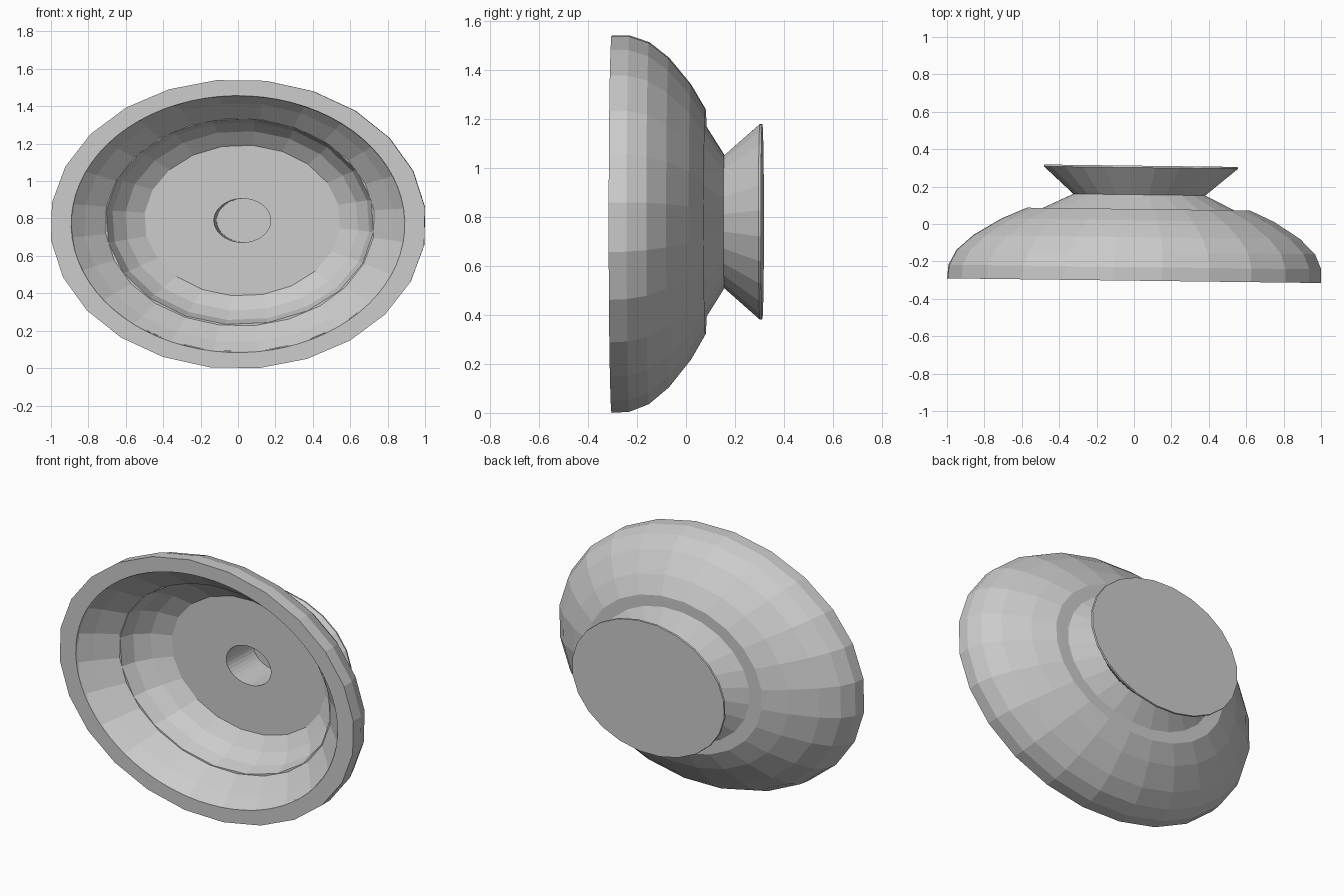
import bpy, bmesh
from math import cos, sin, radians, tau

if "Cube" in bpy.data.objects:
    bpy.data.objects.remove(bpy.data.objects["Cube"])

RATIO = 0.77          # ellipse height / width
TILT = 0.0125         # slight lean of the whole dish


def stitch(bm, a, b):
    """Join two rings, allowing different numbers of sides."""
    na, nb = len(a), len(b)
    if na == nb:
        for i in range(na):
            j = (i + 1) % na
            bm.faces.new((a[i], a[j], b[j], b[i]))
        return
    i = j = 0
    while i < na or j < nb:
        if j >= nb or (i < na and (i + 0.5) / na <= (j + 0.5) / nb):
            bm.faces.new((a[i % na], a[(i + 1) % na], b[j % nb]))
            i += 1
        else:
            bm.faces.new((a[i % na], b[(j + 1) % nb], b[j % nb]))
            j += 1


def lathe(name, rings, offset=6.5, cap=False, lift=0.0):
    """Elliptical lathe about the y axis; rings are (y, x radius, sides)."""
    bm = bmesh.new()
    prev = None
    for y, r, n in rings:
        t = min(max((y + 0.3) / 0.4, 0), 1.5)
        cx, cz = 0.025 * t, 0.77 + 0.01 * min(t, 1) + lift
        loop = []
        for i in range(n):
            a = radians(offset) + tau * i / n
            x = cx + r * cos(a)
            loop.append(bm.verts.new((x, y - TILT * x, cz + r * RATIO * sin(a))))
        if prev:
            stitch(bm, prev, loop)
        prev = loop
    if cap:
        bm.faces.new(prev)
    bmesh.ops.recalc_face_normals(bm, faces=bm.faces[:])
    mesh = bpy.data.meshes.new(name)
    bm.to_mesh(mesh)
    bm.free()
    obj = bpy.data.objects.new(name, mesh)
    bpy.context.collection.objects.link(obj)
    return obj


# Outer bowl with the flat front rim
lathe("outer_bowl", [
    (0.08, 0.50, 24), (0.08, 0.60, 24), (0.02, 0.735, 24), (-0.07, 0.88, 24),
    (-0.15, 0.965, 24), (-0.23, 1.003, 24), (-0.303, 1.006, 24),
    (-0.303, 0.892, 72), (-0.29, 0.887, 72)])

# Sloping wall behind the rim
lathe("inner_wall", [
    (-0.298, 0.899, 24), (-0.23, 0.83, 24), (-0.14, 0.722, 24)], lift=0.006)

# Deeper cup with flat floor
lathe("inner_cup", [
    (-0.14, 0.74, 20), (-0.14, 0.718, 20), (-0.06, 0.69, 20),
    (0.01, 0.625, 20), (0.07, 0.525, 20), (0.07, 0.152, 40)],
    offset=12, lift=0.01)

# Round socket in the floor
lathe("socket", [(0.07, 0.152, 40), (0.308, 0.152, 40)],
      offset=12, cap=True, lift=0.01)

# Waisted foot at the back
lathe("foot", [
    (0.075, 0.525, 24), (0.157, 0.355, 24), (0.302, 0.522, 24),
    (0.312, 0.52, 24)], cap=True)
